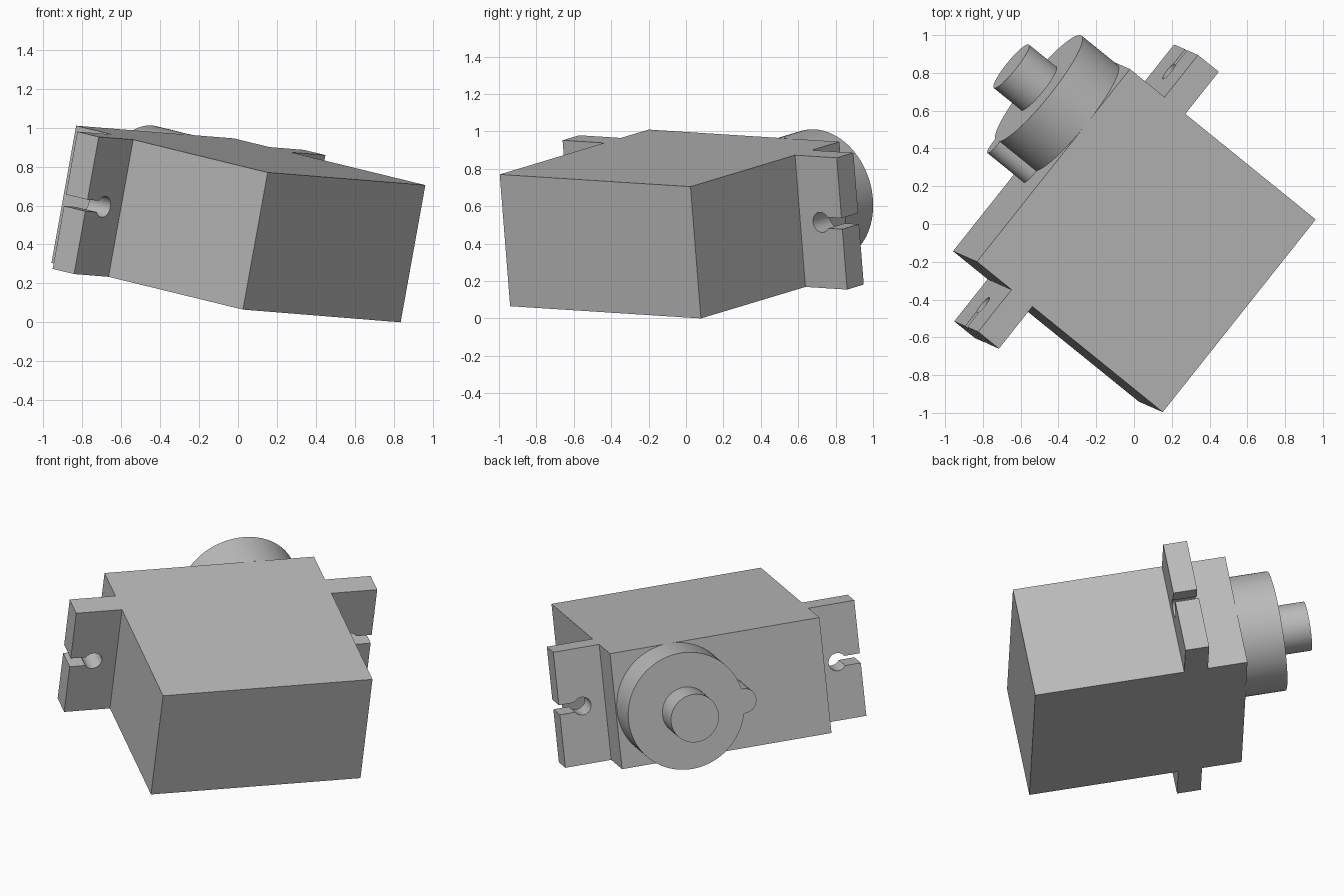
import bpy, bmesh
from math import sin, cos, asin, pi, radians
from mathutils import Matrix, Vector

cube = bpy.data.objects.get("Cube")
if cube:
    bpy.data.objects.remove(cube, do_unlink=True)

# One plain grey for everything
grey = bpy.data.materials.new("plain grey")
grey.use_nodes = True
colour = (0.5, 0.5, 0.5, 1)
grey.diffuse_color = colour
grey.node_tree.nodes["Principled BSDF"].inputs["Base Color"].default_value = colour

# Tilted pose: length along X, shaft along Y, height along Z of the motor
length_axis = Vector((0.621, 0.782, -0.05)).normalized()
shaft_axis = Vector((-0.761, 0.621, 0.186))
shaft_axis = (shaft_axis - length_axis * shaft_axis.dot(length_axis)).normalized()
up_axis = length_axis.cross(shaft_axis)
POSE = Matrix.Translation((0.002, -0.06, 0.505)) @ Matrix(
    (length_axis, shaft_axis, up_axis)).transposed().to_4x4()

HALF_L, HALF_D, HALF_H = 0.652, 0.644, 0.359


def extrude_profile(name, points, y0, y1, smooth=False):
    """Extrude a closed X/Z outline from y0 to y1."""
    bm = bmesh.new()
    face = bm.faces.new([bm.verts.new((x, y0, z)) for x, z in points])
    geom = bmesh.ops.extrude_face_region(bm, geom=[face])["geom"]
    moved = [v for v in geom if isinstance(v, bmesh.types.BMVert)]
    bmesh.ops.translate(bm, verts=moved, vec=(0, y1 - y0, 0))
    bmesh.ops.recalc_face_normals(bm, faces=bm.faces)
    mesh = bpy.data.meshes.new(name)
    bm.to_mesh(mesh)
    bm.free()
    mesh.materials.append(grey)
    obj = bpy.data.objects.new(name, mesh)
    bpy.context.collection.objects.link(obj)
    obj.matrix_world = POSE
    if smooth:
        bpy.ops.object.select_all(action="DESELECT")
        obj.select_set(True)
        bpy.context.view_layer.objects.active = obj
        bpy.ops.object.shade_smooth_by_angle(angle=radians(30))
    return obj


def circle(cx, r, n):
    return [(cx + r * cos(2 * pi * i / n), r * sin(2 * pi * i / n)) for i in range(n)]


# Motor case
extrude_profile("case", [(-HALF_L, -HALF_H), (HALF_L, -HALF_H),
                         (HALF_L, HALF_H), (-HALF_L, HALF_H)], -HALF_D, HALF_D)

# Mounting tabs, each with a keyhole slot open to the outer edge
TAB, HOLE_R, SLOT = 0.285, 0.055, 0.03
hole_x, outer = HALF_L + TAB / 2, HALF_L + TAB
start = asin(SLOT / HOLE_R)
steps = 32
arc = [start + (2 * pi - 2 * start) * i / steps for i in range(steps + 1)]
outline = [(outer, SLOT)]
outline += [(hole_x + HOLE_R * cos(a), HOLE_R * sin(a)) for a in arc]
outline += [(outer, -SLOT), (outer, -HALF_H), (HALF_L, -HALF_H),
            (HALF_L, HALF_H), (outer, HALF_H)]
for side, name in ((1, "left_tab"), (-1, "right_tab")):
    extrude_profile(name, [(side * x, z) for x, z in outline], 0.26, 0.404, True)

# Gear housing, its small side boss, and the output shaft
SHAFT_X, HOUSING_END = 0.286, 0.896
extrude_profile("gear_housing", circle(SHAFT_X, 0.36, 96), HALF_D, HOUSING_END, True)
extrude_profile("side_boss", circle(-0.075, 0.076, 48), HALF_D, HOUSING_END - 0.0005, True)
extrude_profile("output_shaft", circle(SHAFT_X, 0.148, 64), HOUSING_END, 1.086, True)
